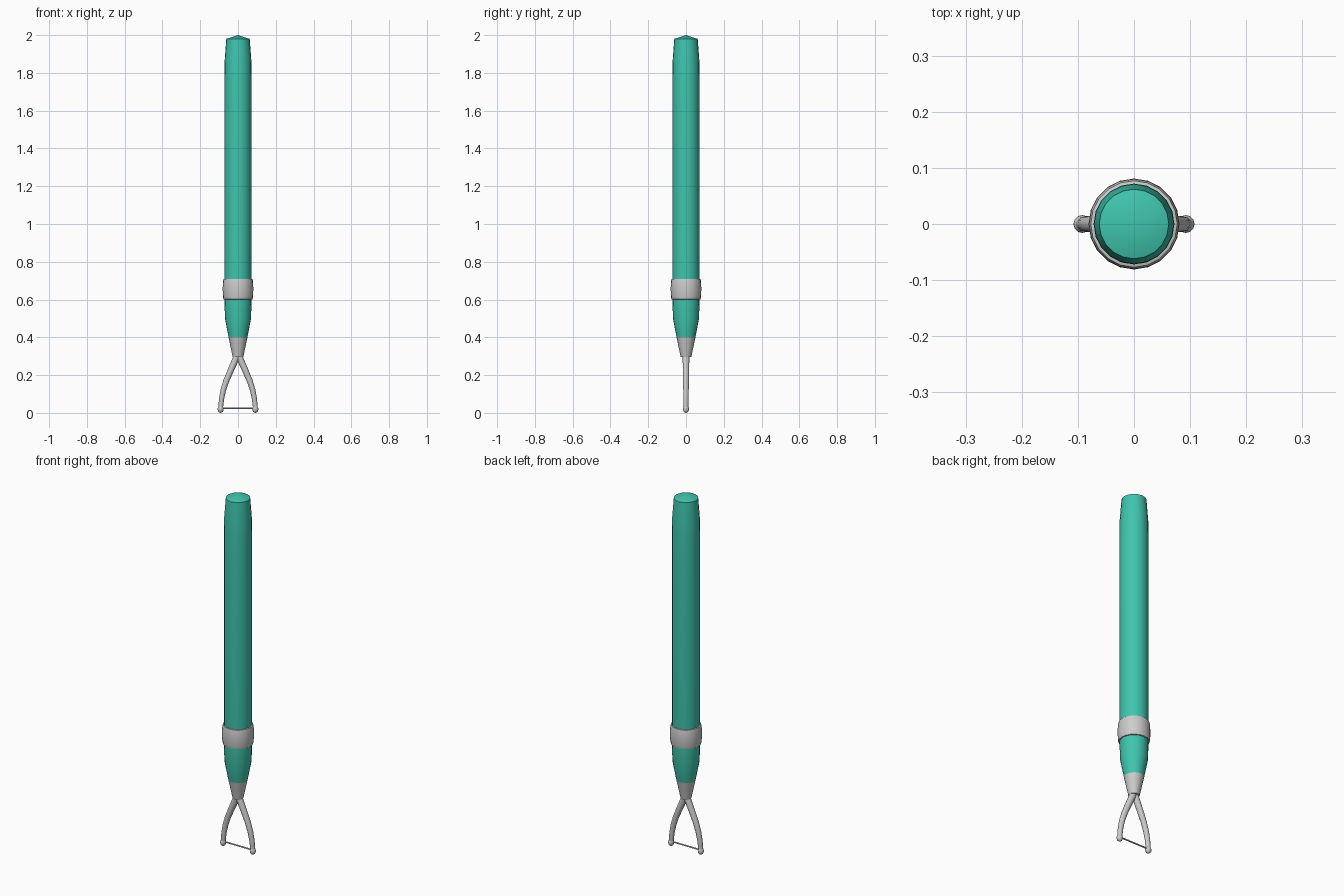
import bpy, bmesh, math
from mathutils import Matrix

if "Cube" in bpy.data.objects:
    bpy.data.objects.remove(bpy.data.objects["Cube"])

green = bpy.data.materials.new("green")
green.diffuse_color = (0.05, 0.56, 0.42, 1)
green.use_nodes = True
green.node_tree.nodes["Principled BSDF"].inputs["Base Color"].default_value = green.diffuse_color


def finish(obj, mat=None, angle=35):
    if mat:
        obj.data.materials.append(mat)
    bpy.ops.object.select_all(action='DESELECT')
    obj.select_set(True)
    bpy.context.view_layer.objects.active = obj
    bpy.ops.object.shade_smooth_by_angle(angle=math.radians(angle))


def lathe(name, profile, sides=20, mat=None):
    """Spin (radius, z) points around z."""
    bm = bmesh.new()
    vs = [bm.verts.new((r, 0, z)) for r, z in profile]
    es = [bm.edges.new(p) for p in zip(vs, vs[1:])]
    bmesh.ops.spin(bm, geom=vs + es, cent=(0, 0, 0), axis=(0, 0, 1),
                   angle=math.tau, steps=sides, use_duplicate=False)
    bmesh.ops.remove_doubles(bm, verts=bm.verts, dist=1e-5)
    bmesh.ops.recalc_face_normals(bm, faces=bm.faces)
    me = bpy.data.meshes.new(name)
    bm.to_mesh(me)
    bm.free()
    obj = bpy.data.objects.new(name, me)
    bpy.context.collection.objects.link(obj)
    finish(obj, mat)
    return obj


def tube(name, path, res=4):
    """Round tube through (x, z, radius) points."""
    cu = bpy.data.curves.new(name, 'CURVE')
    cu.dimensions = '3D'
    cu.bevel_depth = 1
    cu.bevel_resolution = res
    cu.use_fill_caps = True
    sp = cu.splines.new('POLY')
    sp.points.add(len(path) - 1)
    for p, (x, z, r) in zip(sp.points, path):
        p.co = (x, 0, z, 1)
        p.radius = r
    obj = bpy.data.objects.new(name, cu)
    bpy.context.collection.objects.link(obj)
    bpy.ops.object.select_all(action='DESELECT')
    obj.select_set(True)
    bpy.context.view_layer.objects.active = obj
    bpy.ops.object.convert(target='MESH')
    finish(bpy.context.object, angle=50)


# Handle with a shallow pointed cap and a tapered lower end
lathe("handle", [(0, 2.0), (0.062, 1.98), (0.071, 1.86), (0.072, 1.78),
                 (0.072, 0.6), (0.069, 0.5), (0.05, 0.4), (0, 0.4)], mat=green)

# Grip ring with rounded edges
lathe("grip_ring", [(0.07, 0.71), (0.077, 0.708), (0.08, 0.695), (0.081, 0.655),
                    (0.08, 0.615), (0.077, 0.602), (0.07, 0.6), (0.07, 0.71)])

# Metal ferrule
lathe("ferrule", [(0, 0.4), (0.05, 0.4), (0.028, 0.295), (0, 0.295)])

# Fork arms and their ball ends
for side, s in (("left", -1), ("right", 1)):
    tube("fork_arm_" + side, [(s * x, z, r) for x, z, r in (
        (0.0, 0.315, 0.018), (0.014, 0.28, 0.0175), (0.04, 0.222, 0.0165),
        (0.062, 0.17, 0.0155), (0.078, 0.12, 0.0145), (0.087, 0.075, 0.0135),
        (0.092, 0.025, 0.0125))])
    bm = bmesh.new()
    bmesh.ops.create_uvsphere(bm, u_segments=12, v_segments=8, radius=1,
                              matrix=Matrix.Translation((s * 0.092, 0, 0.02))
                              @ Matrix.Diagonal((0.016, 0.016, 0.02, 1)))
    me = bpy.data.meshes.new("fork_tip_" + side)
    bm.to_mesh(me)
    bm.free()
    tip = bpy.data.objects.new("fork_tip_" + side, me)
    bpy.context.collection.objects.link(tip)
    finish(tip, angle=50)

# Thin wire between the tips
tube("cutting_wire", [(-0.092, 0.025, 0.004), (0.092, 0.025, 0.004)], res=2)
